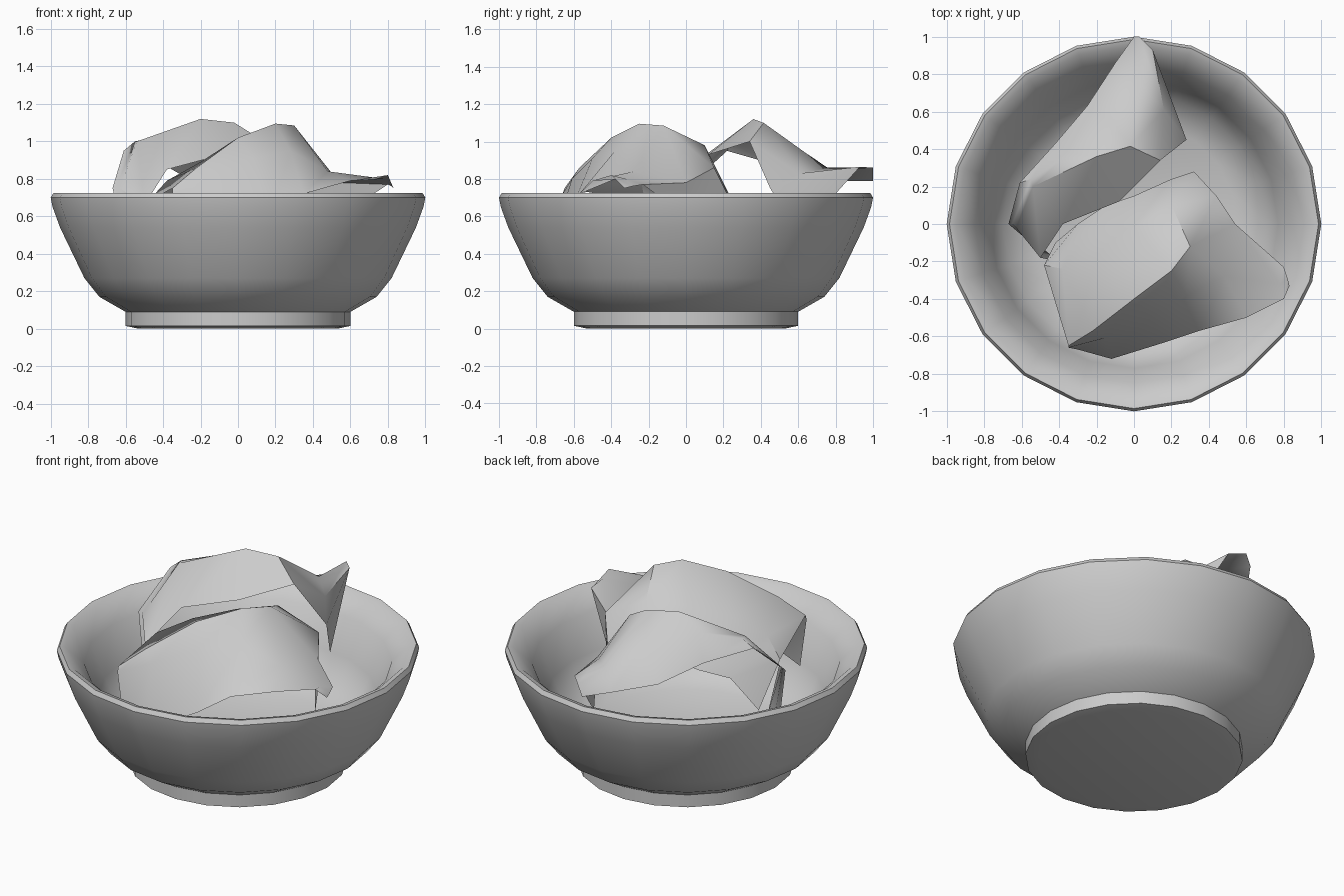
import bpy, bmesh, math

if "Cube" in bpy.data.objects:
    bpy.data.objects.remove(bpy.data.objects["Cube"])


def finish(name, bm, angle):
    mesh = bpy.data.meshes.new(name)
    bm.to_mesh(mesh)
    bm.free()
    ob = bpy.data.objects.new(name, mesh)
    bpy.context.collection.objects.link(ob)
    bpy.ops.object.select_all(action='DESELECT')
    ob.select_set(True)
    bpy.context.view_layer.objects.active = ob
    bpy.ops.object.shade_smooth_by_angle(angle=math.radians(angle))
    return ob


def lathe(name, profile, sides, angle):
    """Spin an (r, z) profile around z; end points on the axis close it."""
    bm = bmesh.new()
    rings = []
    for r, z in profile:
        if r == 0:
            rings.append([bm.verts.new((0, 0, z))] * sides)
        else:
            rings.append([bm.verts.new((r * math.cos(a), r * math.sin(a), z))
                          for a in (2 * math.pi * i / sides for i in range(sides))])
    for a, b in zip(rings, rings[1:]):
        for i in range(sides):
            j = (i + 1) % sides
            bm.faces.new(list(dict.fromkeys((a[i], a[j], b[j], b[i]))))
    bmesh.ops.recalc_face_normals(bm, faces=bm.faces)
    return finish(name, bm, angle)


def curved_sheet(name, rows, flip):
    """Open bent sheet lofted through rows of points."""
    bm = bmesh.new()
    grid = [[bm.verts.new(p) for p in row] for row in rows]
    for a, b in zip(grid, grid[1:]):
        for i in range(len(a) - 1):
            quad = [a[i], a[i + 1], b[i + 1], b[i]]
            bm.faces.new(quad[::-1] if flip else quad)
    return finish(name, bm, 50)


# Bowl: foot, flared wall, rounded lip and inside
lathe("bowl", [(0, 0), (.53, .0), (.6, .015), (.6, .09), (.74, .17), (.82, .27),
               (.95, .54), (.99, .65), (1, .70), (.985, .725), (.95, .715),
               (.85, .62), (.77, .42), (.70, .28), (.55, .2), (0, .17)], 20, 40)

# Rear chip: open edge at the back left, over the ridge, down to the middle
curved_sheet("rear_chip", [
    [(-.55, -.1, .3), (-.67, 0, .75), (-.61, .22, .95), (-.42, .43, .89),
     (-.25, .63, .79), (-.1, .86, .79), (0, 1, .79)],
    [(-.54, -.11, .3), (-.65, 0, .76), (-.55, .24, 1.0), (-.35, .38, 1.04),
     (-.12, .55, 1.0), (.02, .75, .86), (.03, 1, .86)],
    [(-.5, -.12, .3), (-.63, -.02, .75), (-.54, .2, 1.0), (-.2, .36, 1.12),
     (-.02, .415, 1.1), (.16, .61, .83), (.1, .93, .865)],
    [(-.4, -.2, .3), (-.5, -.18, .66), (-.38, 0, .85), (-.08, .12, .93),
     (.14, .34, 1.0), (.28, .45, .75), (.2, .6, .5)],
], True)

# Front chip: open edge at the front, over the ridge, down to the middle
curved_sheet("front_chip", [
    [(-.3, -.67, .42), (-.12, -.72, .45), (.17, -.63, .6), (.35, -.57, .72),
     (.6, -.5, .79), (.8, -.4, .82), (.83, -.33, .75)],
    [(-.35, -.66, .72), (-.16, -.61, .8), (.08, -.5, .91), (.28, -.38, .95),
     (.48, -.28, .84), (.78, -.32, .80), (.82, -.29, .76)],
    [(-.35, -.65, .75), (-.22, -.57, .86), (0, -.4, 1.02), (.2, -.25, 1.095),
     (.3, -.12, 1.085), (.54, 0, .78), (.8, -.23, .77)],
    [(-.48, -.22, .68), (-.38, -.24, .79), (-.2, -.15, .89), (0, -.02, .95),
     (.2, .1, .98), (.44, .15, .86), (.54, 0, .6)],
    [(-.42, -.1, .4), (-.3, 0, .6), (-.15, .1, .65), (0, .15, .7),
     (.2, .24, .7), (.32, .28, .6), (.45, .1, .4)],
], False)
